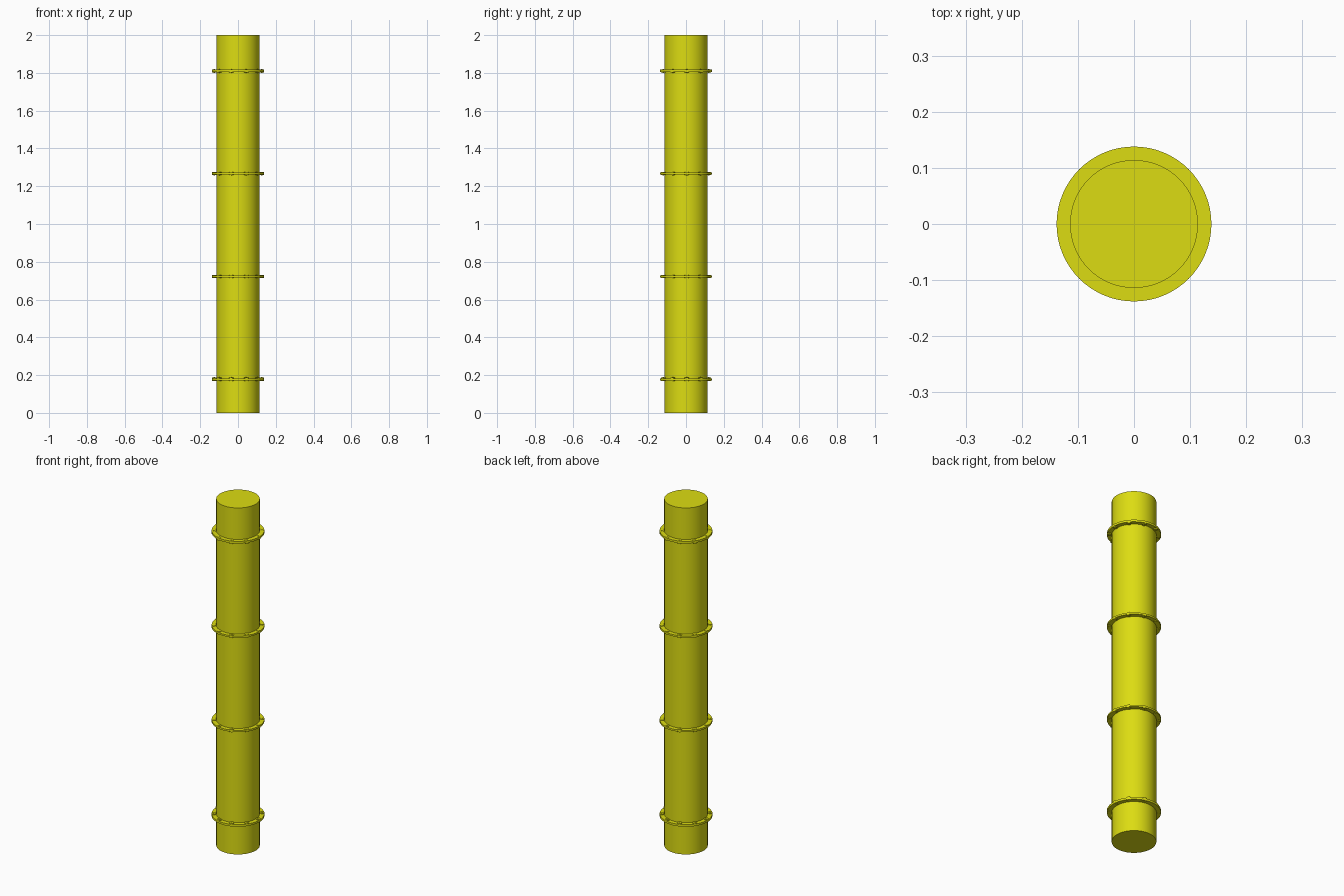
import bpy
import math

cube = bpy.data.objects.get("Cube")
if cube:
    bpy.data.objects.remove(cube, do_unlink=True)

yellow = bpy.data.materials.new("yellow_paint")
yellow.use_nodes = True
yellow.diffuse_color = (0.72, 0.72, 0.006, 1)
yellow.node_tree.nodes["Principled BSDF"].inputs["Base Color"].default_value = (0.72, 0.72, 0.006, 1)

PIPE_R, FLANGE_R, BOLT_RING = 0.114, 0.138, 0.1265
BOLTS = 10


def lathe(name, profile, sides, location=(0, 0, 0)):
    """Closed solid turned from a bottom-to-top list of (radius, height)."""
    verts, faces = [], []
    for r, z in profile:
        for i in range(sides):
            a = math.tau * i / sides
            verts.append((r * math.cos(a), r * math.sin(a), z))
    for k in range(len(profile) - 1):
        for i in range(sides):
            j = (i + 1) % sides
            faces.append((k * sides + i, k * sides + j, (k + 1) * sides + j, (k + 1) * sides + i))
    faces.append(tuple(reversed(range(sides))))
    faces.append(tuple(range((len(profile) - 1) * sides, len(profile) * sides)))
    mesh = bpy.data.meshes.new(name)
    mesh.from_pydata(verts, [], faces)
    mesh.materials.append(yellow)
    obj = bpy.data.objects.new(name, mesh)
    obj.location = location
    bpy.context.collection.objects.link(obj)
    bpy.ops.object.select_all(action="DESELECT")
    obj.select_set(True)
    bpy.context.view_layer.objects.active = obj
    bpy.ops.object.shade_smooth_by_angle(angle=math.radians(30))
    return obj


# Main pipe
lathe("pipe", [(PIPE_R, 0), (PIPE_R, 2)], 64)

# Flanges: height, half thickness, bolt reach below and above the centre
flanges = {
    "bottom": (0.177, 0.006, 0.007, 0.011),
    "lower": (0.722, 0.005, 0.008, 0.008),
    "upper": (1.267, 0.005, 0.008, 0.008),
    "top": (1.812, 0.006, 0.011, 0.007),
}
for label, (z, half, below, above) in flanges.items():
    lathe(label + "_flange", [(FLANGE_R, -half), (FLANGE_R, half)], 64, (0, 0, z))
    # Ring of bolts with a small stud on each head
    for i in range(BOLTS):
        a = math.radians(2) + math.tau * i / BOLTS
        lathe(f"{label}_bolt_{i + 1}",
              [(0.0035, -below - 0.001), (0.0035, -below), (0.0115, -below),
               (0.0115, above), (0.0035, above), (0.0035, above + 0.001)],
              16, (BOLT_RING * math.cos(a), BOLT_RING * math.sin(a), z))
